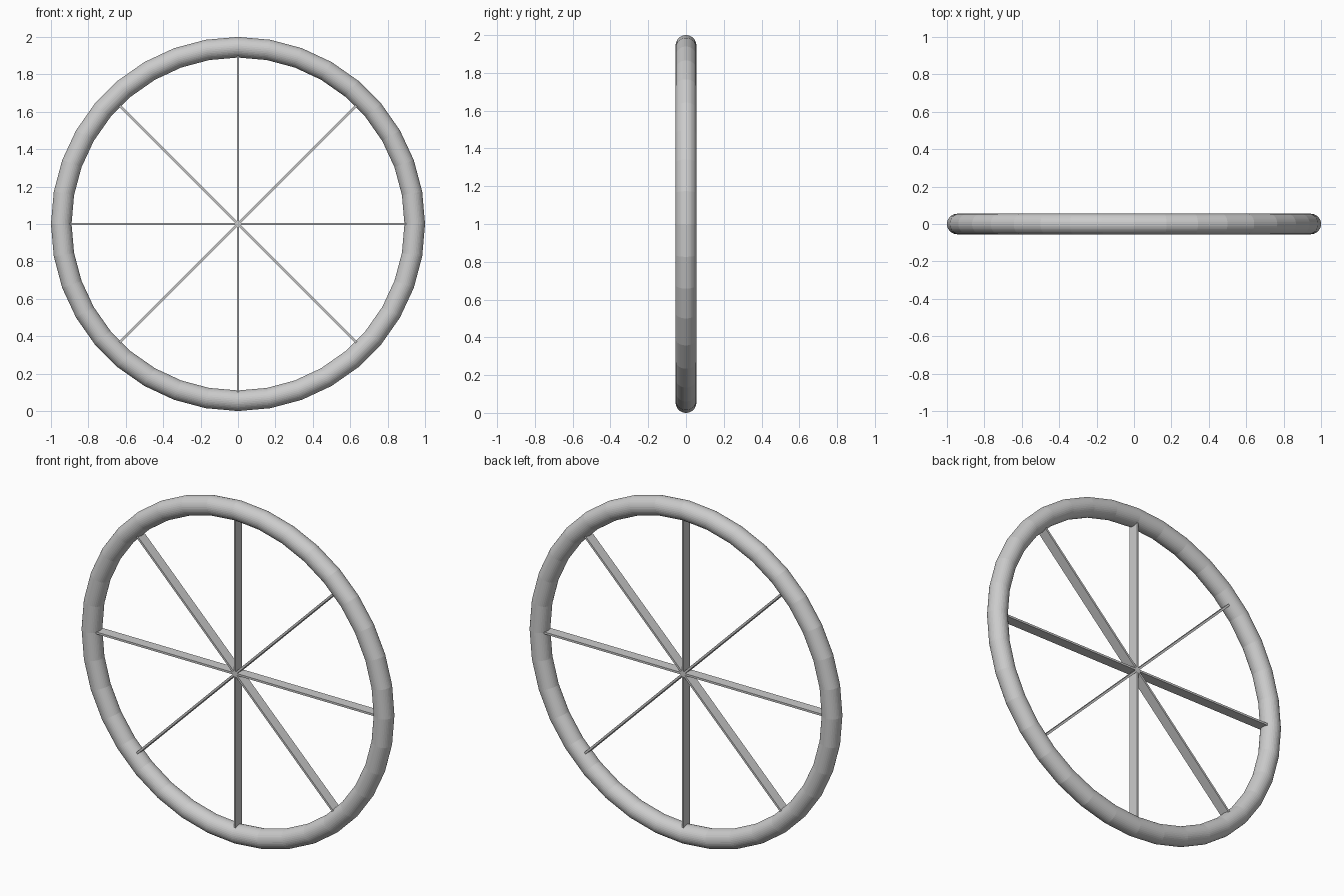
import bpy
import math

cube = bpy.data.objects.get("Cube")
if cube:
    bpy.data.objects.remove(cube, do_unlink=True)

TUBE = 0.055
MAJOR = 1.0 - TUBE
SPOKE_DEPTH = 0.06
SPOKE_THICK = 0.012

grey = bpy.data.materials.new("plain grey")
grey.use_nodes = True
colour = (0.6, 0.6, 0.6, 1.0)
grey.diffuse_color = colour
grey.node_tree.nodes["Principled BSDF"].inputs["Base Color"].default_value = colour

# Rim: round tube with straight facets around the circle
bpy.ops.mesh.primitive_torus_add(
    major_segments=36, minor_segments=36, major_radius=MAJOR, minor_radius=TUBE,
    location=(0, 0, 1), rotation=(math.pi / 2, 0, 0))
rim = bpy.context.object
rim.name = "rim"
rim.data.materials.append(grey)
bpy.ops.object.shade_flat()

# Spokes: four thin flat bars crossing at the hub, ends buried in the rim
for i in range(4):
    bpy.ops.mesh.primitive_cube_add(
        size=1, location=(0, 0, 1), rotation=(0, i * math.pi / 4, 0))
    spoke = bpy.context.object
    spoke.name = f"spoke_bar_{i + 1}"
    spoke.scale = (2 * MAJOR, SPOKE_DEPTH, SPOKE_THICK)
    spoke.data.materials.append(grey)
